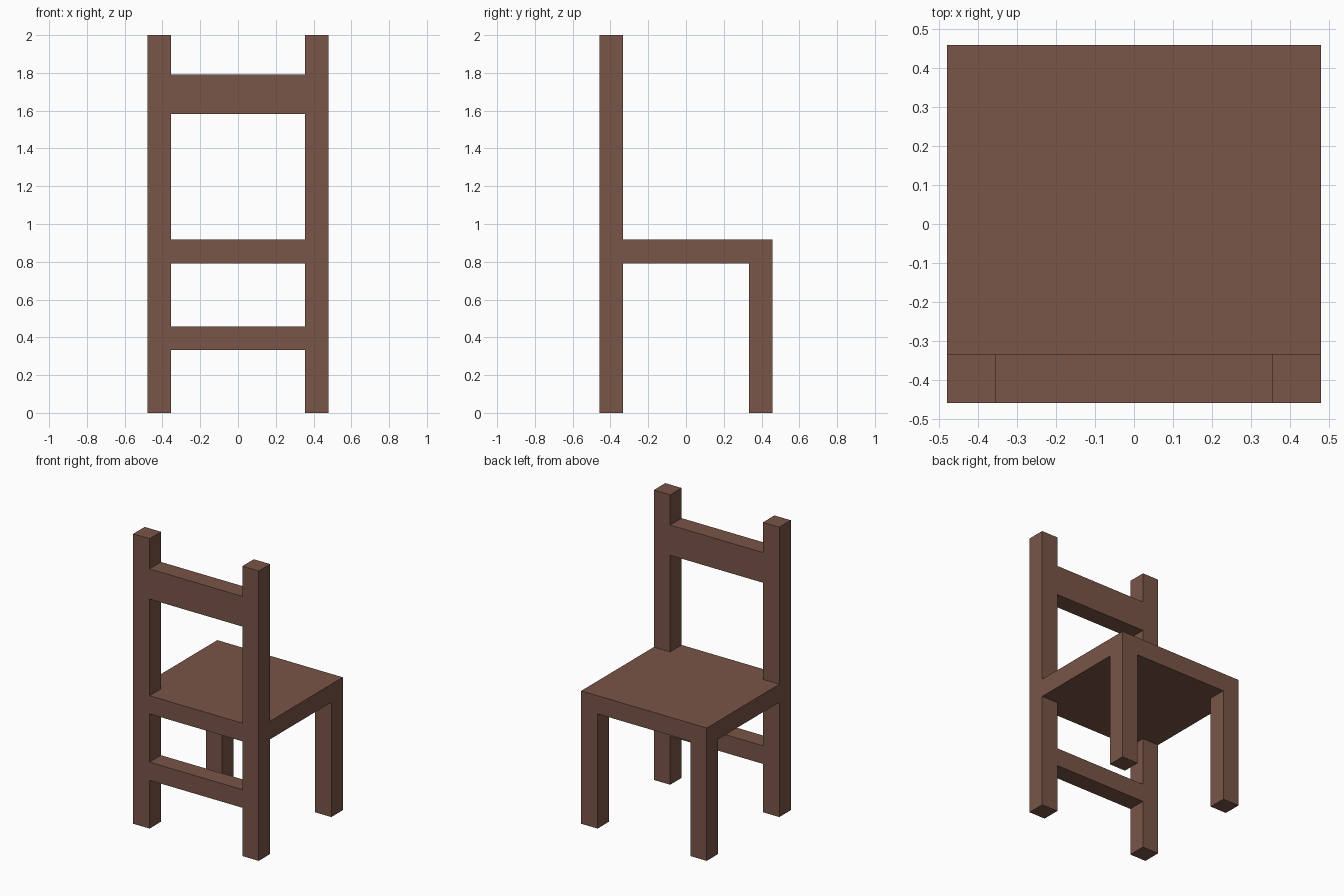
import bpy
import bmesh

if "Cube" in bpy.data.objects:
    bpy.data.objects.remove(bpy.data.objects["Cube"])

U = 1 / 24                       # design grid unit
HX, HY, T = 11.5 * U, 11 * U, 3 * U   # half width, half depth, timber thickness
INNER_X, BACKREST_Y = HX - T, -HY + T

wood = bpy.data.materials.new("brown_wood")
wood.diffuse_color = (0.19, 0.09, 0.065, 1)
wood.use_nodes = True
wood.node_tree.nodes["Principled BSDF"].inputs["Base Color"].default_value = wood.diffuse_color


def prism(name, outline, z0, z1):
    """Extrude a flat xy outline from z0 up to z1."""
    bm = bmesh.new()
    face = bm.faces.new([bm.verts.new((x, y, z0)) for x, y in outline])
    ext = bmesh.ops.extrude_face_region(bm, geom=[face])
    top = [v for v in ext["geom"] if isinstance(v, bmesh.types.BMVert)]
    bmesh.ops.translate(bm, verts=top, vec=(0, 0, z1 - z0))
    bmesh.ops.recalc_face_normals(bm, faces=bm.faces)
    mesh = bpy.data.meshes.new(name)
    bm.to_mesh(mesh)
    bm.free()
    mesh.materials.append(wood)
    obj = bpy.data.objects.new(name, mesh)
    bpy.context.collection.objects.link(obj)
    return obj


def box(name, x0, x1, y0, y1, z0, z1):
    return prism(name, [(x0, y0), (x1, y0), (x1, y1), (x0, y1)], z0, z1)


# Tall backrest posts and short legs, one of each per side
for side, x0 in (("left", -HX), ("right", INNER_X)):
    box(f"backrest_post_{side}", x0, x0 + T, -HY, BACKREST_Y, 0, 2)
    box(f"short_leg_{side}", x0, x0 + T, HY - T, HY, 0, 19 * U)

# Seat slab, notched around the backrest posts
prism("seat", [(-INNER_X, -HY), (INNER_X, -HY), (INNER_X, BACKREST_Y), (HX, BACKREST_Y),
               (HX, HY), (-HX, HY), (-HX, BACKREST_Y), (-INNER_X, BACKREST_Y)],
      19 * U, 22 * U)

# Rails between the posts, flush on both faces
for name, z0, z1 in (("lower_rail", 8, 11), ("backrest_rail", 38, 43)):
    box(name, -INNER_X, INNER_X, -HY, BACKREST_Y, z0 * U, z1 * U)
